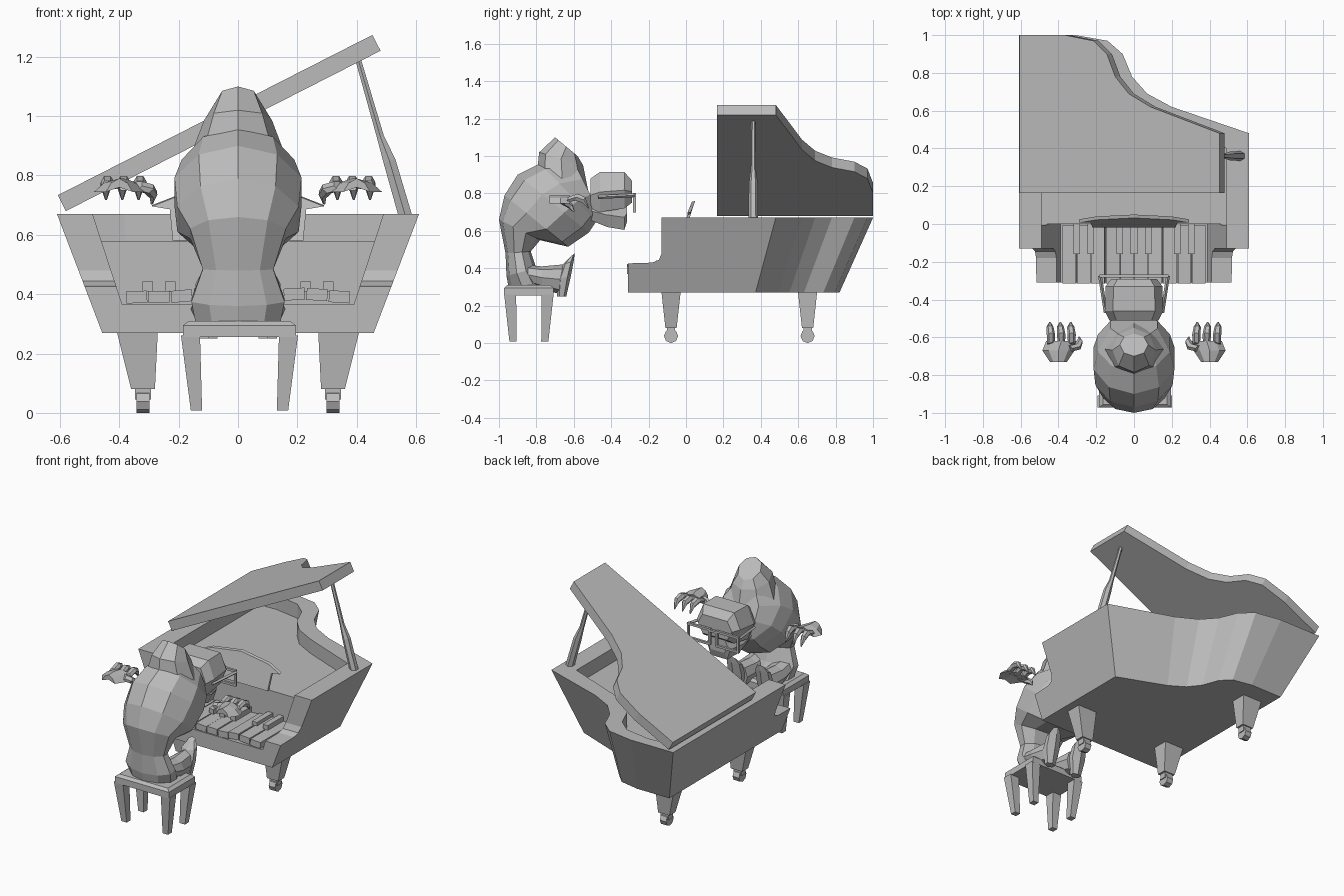
import bpy, bmesh, math, random
from mathutils import Vector, Matrix

old = bpy.data.objects.get("Cube")
if old:
    bpy.data.objects.remove(old, do_unlink=True)
random.seed(4)

grey = bpy.data.materials.new("plain grey")
grey.use_nodes = True
GREY = (0.5, 0.5, 0.5, 1)
grey.diffuse_color = GREY
grey.node_tree.nodes["Principled BSDF"].inputs["Base Color"].default_value = GREY


def loft(name, rings, matrix=None):
    """Skin a list of matching point rings, with closed ends."""
    bm = bmesh.new()
    rows = [[bm.verts.new(p) for p in ring] for ring in rings]
    n = len(rows[0])
    for a, b in zip(rows, rows[1:]):
        for i in range(n):
            j = (i + 1) % n
            bm.faces.new((a[i], a[j], b[j], b[i]))
    bm.faces.new(rows[0])
    bm.faces.new(rows[-1])
    bmesh.ops.recalc_face_normals(bm, faces=bm.faces)
    if matrix:
        bmesh.ops.transform(bm, matrix=matrix, verts=bm.verts)
    mesh = bpy.data.meshes.new(name)
    bm.to_mesh(mesh)
    bm.free()
    mesh.materials.append(grey)
    obj = bpy.data.objects.new(name, mesh)
    bpy.context.collection.objects.link(obj)
    return obj


def rect(x, y, z, hx, hy):
    return [(x - hx, y - hy, z), (x + hx, y - hy, z), (x + hx, y + hy, z), (x - hx, y + hy, z)]


def box(name, centre, size, matrix=None):
    x, y, z = centre
    a, b, c = (s / 2 for s in size)
    return loft(name, [rect(x, y, z - c, a, b), rect(x, y, z + c, a, b)], matrix)


def oval(back, front, width, x=0, n=10):
    """Ring across x, running between two (y, z) points."""
    b, f = Vector((x, *back)), Vector((x, *front))
    mid, arm = (b + f) / 2, (b - f) / 2
    turn = [math.tau * i / n for i in range(n)]
    return [mid + arm * math.cos(t) + Vector((width * math.sin(t), 0, 0)) for t in turn]


def tube(name, path, radii, n=6, flat=1.0):
    """Faceted limb through a few points."""
    pts = [Vector(p) for p in path]
    rot = (pts[-1] - pts[0]).to_track_quat("Z", "Y")
    rings = []
    for p, r in zip(pts, radii):
        ring = [math.tau * i / n for i in range(n)]
        rings.append([p + rot @ Vector((r * math.cos(t), flat * r * math.sin(t), 0)) for t in ring])
    return loft(name, rings)


def cut(obj, cutter):
    mod = obj.modifiers.new("cut", "BOOLEAN")
    mod.operation, mod.solver, mod.object = "DIFFERENCE", "EXACT", cutter
    bpy.context.view_layer.objects.active = obj
    bpy.ops.object.modifier_apply(modifier=mod.name)
    bpy.data.objects.remove(cutter, do_unlink=True)


# Piano case: a flared shell with a curved tail
CURVE = [(.61, .48), (.2, .62), (.07, .69), (-.01, .78), (-.06, .9), (-.14, .97), (-.31, 1)]
outline = [(-.61, -.31), (.61, -.31)] + CURVE + [(-.61, 1)]


def flare(z, pts):
    k = (.67 - z) / .4
    return [(x * (1 - .25 * k), -.31 + (y + .31) * (1 - .137 * k), z) for x, y in pts]


case = loft("piano_case", [flare(.27, outline), flare(.67, outline)])
inner = [(-.49, -.005), (.49, -.005), (.49, .4)]
inner += [(x - .07, y - .075) for x, y in CURVE[1:]] + [(-.49, .92)]
cut(case, loft("tray_cutter", [[(x, y, z) for x, y in inner] for z in (.58, .9)]))
cut(case, loft("key_cutter", [rect(0, -.25, .365, .39, .25), rect(0, -.25, .67, .49, .25),
                              rect(0, -.25, .8, .49, .25)]))
arm = [(-.5, .42), (-.18, .43), (-.145, .445), (-.13, .48), (-.13, .8), (-.5, .8)]
cut(case, loft("arm_cutter", [[(x, y, z) for y, z in arm] for x in (-1, 1)]))

# Lid, hinged on the low side
lid_shape = [(0, .165), (1.19, .165)] + [(x + .58, y) for x, y in CURVE] + [(0, 1)]
hinge = Matrix.Translation((-.58, 0, .68)) @ Matrix.Rotation(-math.radians(27), 4, "Y")
loft("piano_lid", [[(x, y, z) for x, y in lid_shape] for z in (0, .06)], hinge)
tube("lid_prop", [(.565, .36, .66), (.51, .36, .85), (.48, .36, .93), (.405, .36, 1.19)],
     [.026, .024, .014, .011], 6)

# Music stand with a peaked top edge
stand = [(-.22, .0, .585), (.22, .0, .585), (.23, .025, .69), (.29, .025, .7),
         (.2, .04, .735), (0, .05, .76), (-.2, .04, .735), (-.29, .025, .7), (-.23, .025, .69)]
loft("music_stand", [stand, [(x, y - .018, z - .004) for x, y, z in stand]])

# Keys, slightly uneven
KEYS = 10
pitch = .76 / KEYS
for i in range(KEYS):
    x = -.38 + pitch * (i + .5)
    tilt = Matrix.Translation((x, -.16, .395)) @ Matrix.Rotation(random.uniform(-.1, .1), 4, "Y")
    box("white_key", (0, 0, random.uniform(-.006, .006)), (pitch * .93, .31, .04), tilt)
    if i % 4 != 3 and i:
        box("black_key", (x - pitch / 2, -.08, .425), (.035, .16, .035))

# Piano legs with casters
for x, y, s in ((-.34, -.08, 1), (.34, -.08, -1), (-.34, .65, 1)):
    foot = x + s * .02
    loft("piano_leg", [rect(foot, y, .08, .04, .03), rect(x, y, .28, .07, .052)])
    box("caster_fork", (foot, y, .065), (.055, .045, .04))
    tube("caster_wheel", [(foot - .022, y, .038), (foot + .022, y, .038)], [.038, .038], 8)

# Stool
loft("stool_seat", [rect(.005, -.84, .255, .19, .132), rect(.005, -.84, .295, .19, .132),
                    rect(.005, -.84, .31, .17, .115)])
for sx in (-1, 1):
    for sy in (-1, 1):
        loft("stool_leg", [rect(.005 + sx * .145, -.84 + sy * .085, .008, .019, .019),
                           rect(.005 + sx * .165, -.84 + sy * .1, .26, .032, .032)])

# Hunched torso: back point, front point and half width of each ring
loft("torso", [oval(*r) for r in [
    ((-.95, .305), (-.74, .3), .15), ((-.96, .36), (-.8, .4), .165),
    ((-.965, .48), (-.83, .49), .125), ((-1, .66), (-.78, .55), .17),
    ((-.97, .79), (-.63, .515), .215), ((-.9, .9), (-.52, .59), .225),
    ((-.78, .96), (-.48, .65), .2), ((-.6, .97), (-.465, .7), .13)]])
loft("head_crest", [oval(*r, 0, 8) for r in [
    ((-.8, .88), (-.52, .8), .17), ((-.785, 1.02), (-.55, .95), .115),
    ((-.7, 1.1), (-.58, 1), .075)]])


# Face, jaw and brow, running forward from the neck
def slab(y, low, high, w):
    b = w * .72
    m = (low + high) / 2
    return [(-b, y, low), (b, y, low), (w, y, m), (b, y, high), (-b, y, high), (-w, y, m)]


loft("face", [slab(-.51, .7, .88, .13), slab(-.46, .7, .915, .155),
              slab(-.33, .72, .915, .15), slab(-.29, .75, .87, .12)])
loft("jaw", [slab(-.52, .66, .76, .11), slab(-.42, .62, .75, .11), slab(-.33, .605, .74, .08),
             slab(-.315, .65, .74, .07)])

# Glasses: two square rims, a bridge and arms
for s in (-1, 1):
    for dx in (.025, .175):
        box("glasses_rim_side", (s * dx, -.275, .75), (.014, .015, .1))
    for z in (.705, .795):
        box("glasses_rim_bar", (s * .1, -.275, z), (.16, .015, .014))
    tube("glasses_arm", [(s * .18, -.275, .79), (s * .15, -.47, .78)], [.01, .01], 4)
box("glasses_bridge", (0, -.275, .79), (.05, .015, .014))

for s in (-1, 1):
    # Seated legs with upright feet
    loft("leg", [oval(*r, s * .09, 8) for r in [
        ((-.88, .42), (-.86, .32), .06), ((-.77, .41), (-.77, .29), .07),
        ((-.66, .42), (-.67, .26), .055)]])
    loft("foot", [oval(*r, s * .1, 6) for r in [
        ((-.69, .25), (-.64, .25), .035), ((-.69, .34), (-.615, .36), .055),
        ((-.66, .42), (-.6, .44), .05), ((-.62, .46), (-.595, .48), .025)]])

    # Floating hands with drooping fingers
    loft("palm", [[(s * x, y, z) for x, z in
                   ((c - w, .745), (c - w * .6, .775), (c, .79), (c + w * .6, .775),
                    (c + w, .745), (c, .76))]
                  for y, c, w in ((-.73, .4, .045), (-.67, .4, .085), (-.62, .385, .08))])
    for x in (.33, .385, .44):
        tube("finger", [(s * x, -.635, .765), (s * x, -.585, .78), (s * (x + .005), -.545, .765),
                        (s * (x + .005), -.52, .72)], [.02, .022, .019, .004], 6)
    tube("thumb", [(s * .34, -.66, .765), (s * .3, -.65, .755), (s * .285, -.62, .735),
                   (s * .29, -.6, .705)], [.022, .021, .017, .005], 6)
